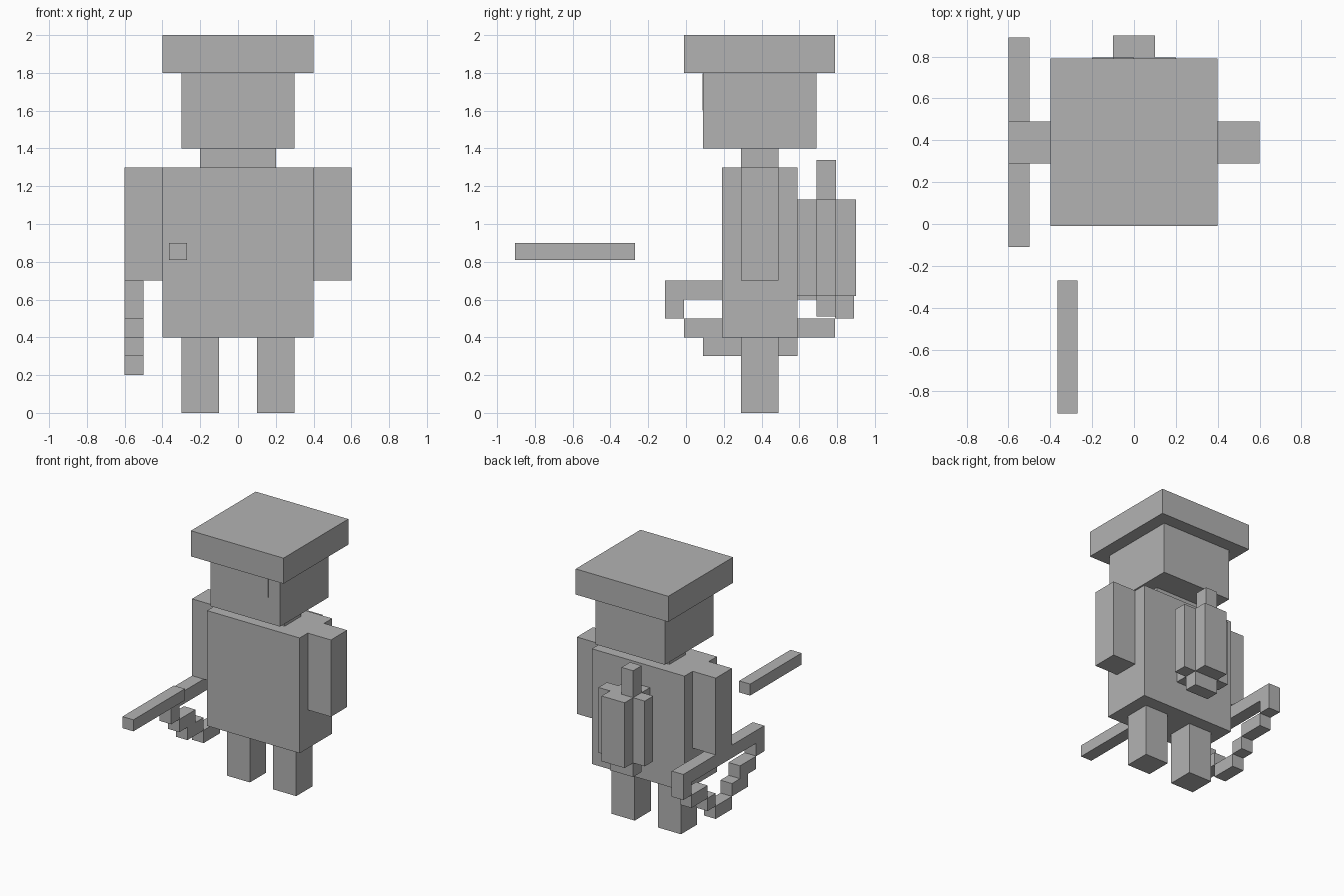
import bpy

if "Cube" in bpy.data.objects:
    bpy.data.objects.remove(bpy.data.objects["Cube"])

# Single flat grey
grey = bpy.data.materials.new("plain_grey")
grey.diffuse_color = (0.45, 0.45, 0.45, 1)
grey.use_nodes = True
grey.node_tree.nodes["Principled BSDF"].inputs["Base Color"].default_value = grey.diffuse_color


def box(name, x, y, z):
    """Box spanning the (min, max) ranges x, y, z."""
    bpy.ops.mesh.primitive_cube_add(size=1, location=[sum(r) / 2 for r in (x, y, z)])
    ob = bpy.context.object
    ob.name = name
    ob.scale = [r[1] - r[0] for r in (x, y, z)]
    bpy.ops.object.transform_apply(location=False, rotation=False, scale=True)
    ob.data.materials.append(grey)
    return ob


def pair(name, x, y, z):
    """The same box on both sides of the figure."""
    box("right_" + name, x, y, z)
    box("left_" + name, (-x[1], -x[0]), y, z)


# Figure
limb_y = (0.29, 0.49)
box("torso", (-0.4, 0.4), (0.19, 0.59), (0.4, 1.3))
box("neck", (-0.2, 0.2), limb_y, (1.3, 1.4))
box("head", (-0.3, 0.3), (0.09, 0.69), (1.4, 1.8))
box("hat", (-0.4, 0.4), (-0.01, 0.79), (1.8, 2.0))
pair("arm", (0.4, 0.6), limb_y, (0.7, 1.3))
pair("leg", (0.1, 0.3), limb_y, (0.0, 0.4))
pair("eye", (0.1, 0.2), (0.087, 0.092), (1.6, 1.798))

# Bow: straight bar on top, stepped blocks hanging below it
bow_x = (-0.6, -0.5)
box("bow_bar", bow_x, (-0.11, 0.89), (0.6, 0.7))
steps = [(-0.11, -0.01, 0.5), (-0.01, 0.19, 0.4), (0.09, 0.29, 0.3), (0.29, 0.49, 0.2),
         (0.49, 0.59, 0.3), (0.59, 0.79, 0.4), (0.79, 0.89, 0.5)]
for i, (y0, y1, z) in enumerate(steps):
    box(f"bow_step_{i + 1}", bow_x, (y0, y1), (z, z + 0.1))

# Flying arrow
box("arrow", (-0.365, -0.27), (-0.905, -0.27), (0.81, 0.9))

# Quiver: cross-shaped case, base block and a protruding shaft
box("quiver_case", (-0.1, 0.1), (0.59, 0.9), (0.62, 1.13))
pair("quiver_side", (0.1, 0.2), (0.69, 0.795), (0.62, 1.13))
box("quiver_base", (-0.1, 0.1), (0.69, 0.795), (0.51, 0.62))
box("quiver_shaft", (-0.1, 0.0), (0.69, 0.795), (1.13, 1.34))
